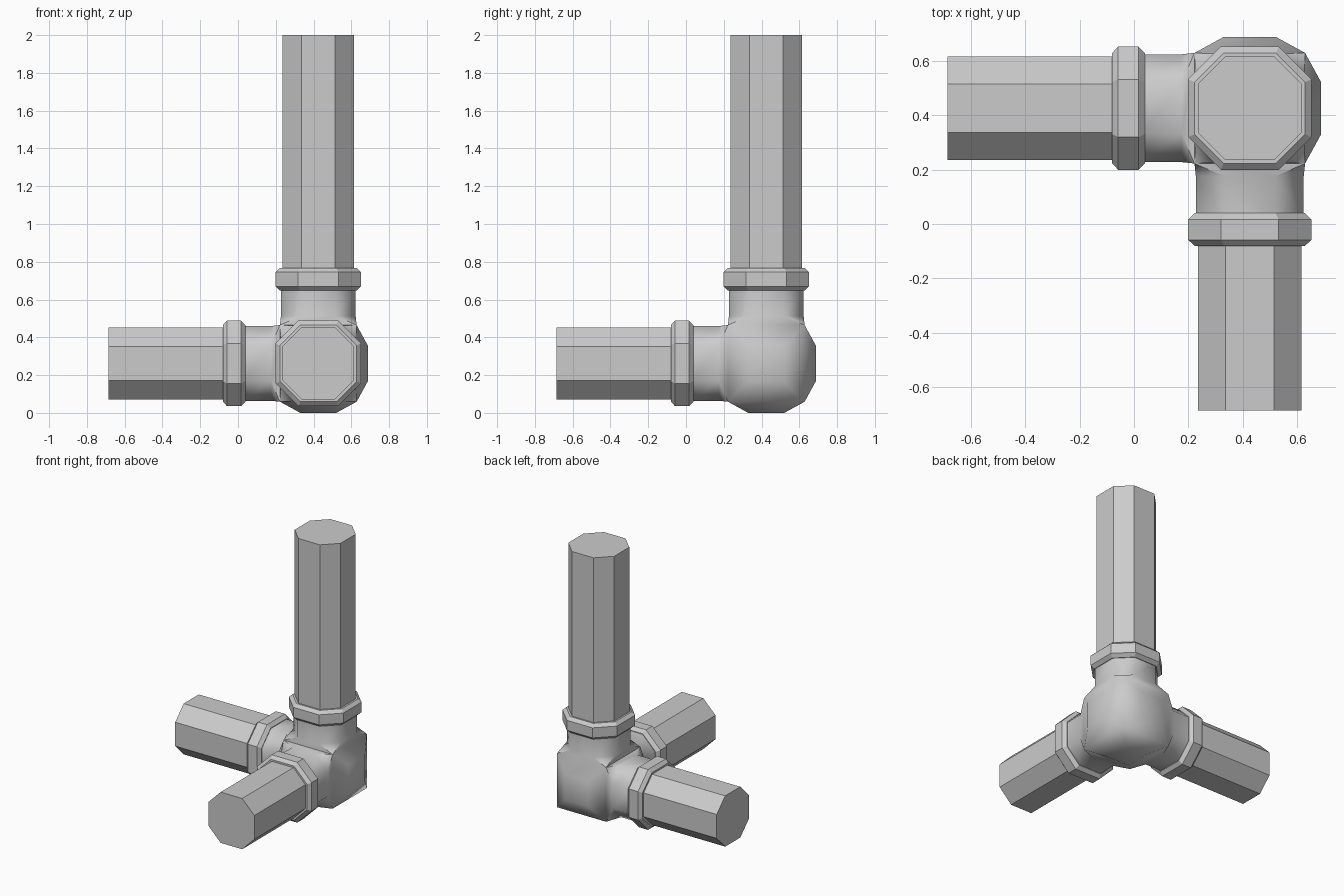
import bpy, bmesh, math
from mathutils import Vector

if "Cube" in bpy.data.objects:
    bpy.data.objects.remove(bpy.data.objects["Cube"])

CENTER = Vector((0.425, 0.425, 0.262))
X, Y, Z = Vector((1, 0, 0)), Vector((0, 1, 0)), Vector((0, 0, 1))
# (name, outward direction, cross axes, pipe end distance from hub centre)
ARMS = [("left", -X, Y, Z, 1.11), ("front", -Y, Z, X, 1.11), ("upright", Z, X, Y, 1.738)]
K = 0.47  # half flat width of the octagon section
OCT = [(1, K), (K, 1), (-K, 1), (-1, K), (-1, -K), (-K, -1), (K, -1), (1, -K)]


def ring(bm, arm, dist, r):
    _, d, u, v, _ = arm
    return [bm.verts.new(d * dist + u * (a * r) + v * (b * r)) for a, b in OCT]


def bridge(bm, r0, r1):
    for i in range(8):
        j = (i + 1) % 8
        bm.faces.new((r0[i], r0[j], r1[j], r1[i]))


def finish(bm, name, angle):
    bmesh.ops.recalc_face_normals(bm, faces=bm.faces)
    me = bpy.data.meshes.new(name)
    bm.to_mesh(me)
    bm.free()
    ob = bpy.data.objects.new(name, me)
    ob.location = CENTER
    bpy.context.collection.objects.link(ob)
    bpy.ops.object.select_all(action='DESELECT')
    ob.select_set(True)
    bpy.context.view_layer.objects.active = ob
    bpy.ops.object.shade_smooth_by_angle(angle=math.radians(angle))


def octagon_loft(name, arm, profile):
    bm = bmesh.new()
    rings = [ring(bm, arm, d, r) for d, r in profile]
    for a, b in zip(rings, rings[1:]):
        bridge(bm, a, b)
    bm.faces.new(rings[0])
    bm.faces.new(rings[-1])
    finish(bm, name, 25)


# corner hub: cube with three bulged closed sides and three octagonal sockets
C, BULGE, FLAT = 0.203, 0.262, 0.095
bm = bmesh.new()
corner = {(x, y, z): bm.verts.new((x * C, y * C, z * C))
          for x in (-1, 1) for y in (-1, 1) for z in (-1, 1)}
SQ = [(1, 1), (-1, 1), (-1, -1), (1, -1)]


def square(d, u, v):
    return [corner[tuple(round(c) for c in d + u * a + v * b)] for a, b in SQ]


for arm in ARMS:
    name, d, u, v, end = arm
    # closed side opposite each socket
    base = square(-d, u, v)
    top = [bm.verts.new(-d * BULGE + u * (a * FLAT) + v * (b * FLAT)) for a, b in SQ]
    bm.faces.new(top)
    for i in range(4):
        j = (i + 1) % 4
        bm.faces.new((base[i], base[j], top[j], top[i]))
    # socket: square blends into an octagonal tube
    base = square(d, u, v)
    r0 = ring(bm, arm, 0.25, 0.198)
    r1 = ring(bm, arm, 0.40, 0.198)
    for i in range(4):
        bm.faces.new((base[i], r0[2 * i], r0[2 * i + 1]))
        bm.faces.new((base[i], r0[2 * i + 1], r0[(2 * i + 2) % 8], base[(i + 1) % 4]))
    bridge(bm, r0, r1)
    bm.faces.new(r1)
finish(bm, "corner_hub", 60)

# collars and pipes
for arm in ARMS:
    octagon_loft(arm[0] + "_collar", arm,
                 [(0.385, 0.202), (0.408, 0.226), (0.483, 0.226), (0.505, 0.203)])
    octagon_loft(arm[0] + "_pipe", arm, [(0.39, 0.19), (arm[4], 0.19)])
